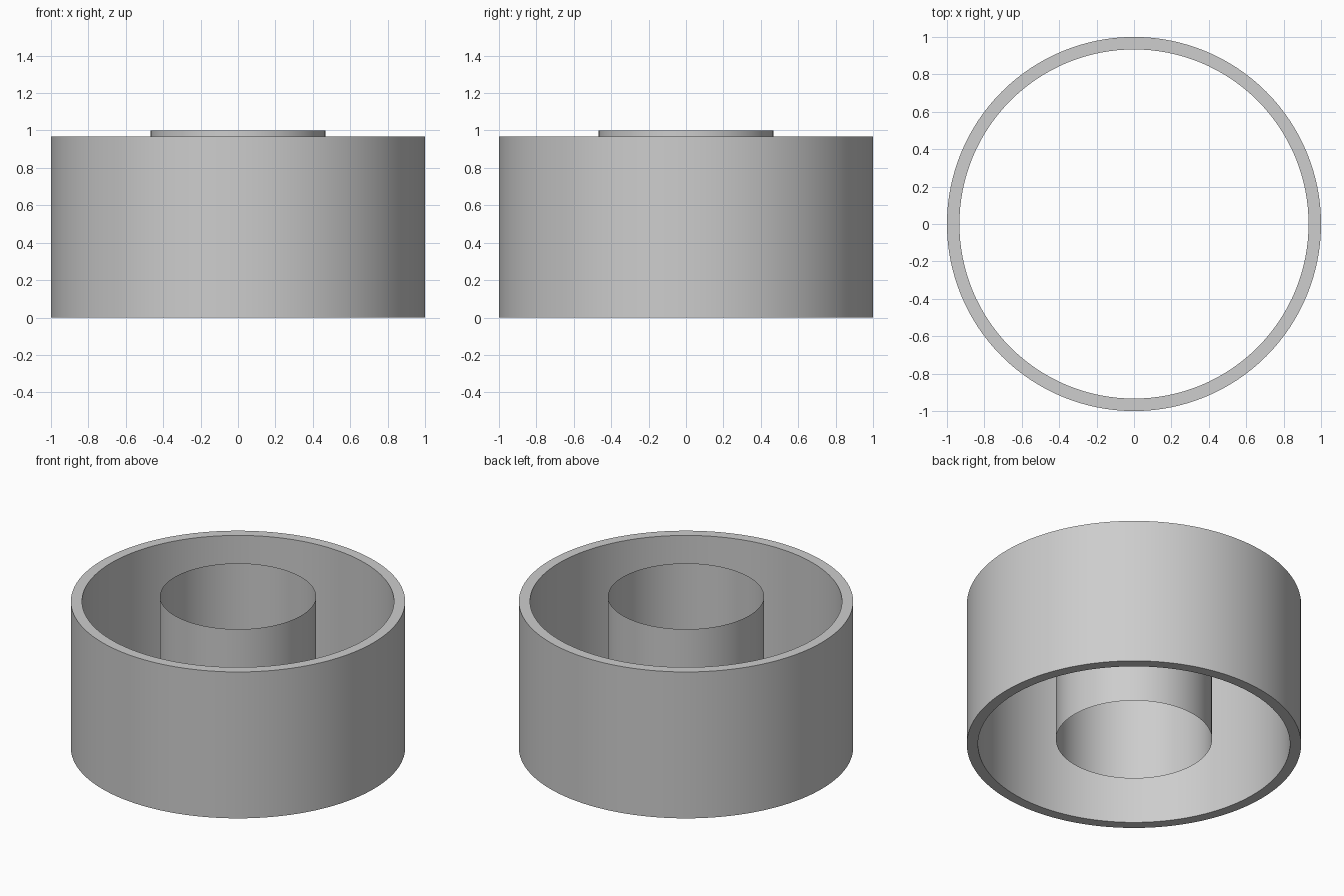
import bpy
import bmesh
import math

if "Cube" in bpy.data.objects:
    bpy.data.objects.remove(bpy.data.objects["Cube"], do_unlink=True)

SEGMENTS = 128
UNIT = 1 / 15  # wall thickness; every size is a multiple of it

grey = bpy.data.materials.new("mid grey")
grey.use_nodes = True
colour = (0.61, 0.61, 0.61, 1.0)
grey.diffuse_color = colour
grey.node_tree.nodes["Principled BSDF"].inputs["Base Color"].default_value = colour


def lathe(name, profile, closed):
    """Revolve an (r, z) profile, given in units, about the z axis."""
    bm = bmesh.new()
    verts = [bm.verts.new((r * UNIT, 0, z * UNIT)) for r, z in profile]
    pairs = list(zip(verts, verts[1:]))
    if closed:
        pairs.append((verts[-1], verts[0]))
    edges = [bm.edges.new(p) for p in pairs]
    bmesh.ops.spin(bm, geom=verts + edges, cent=(0, 0, 0), axis=(0, 0, 1),
                   angle=math.tau, steps=SEGMENTS, use_merge=True)
    bmesh.ops.remove_doubles(bm, verts=bm.verts, dist=0.0001)
    bmesh.ops.recalc_face_normals(bm, faces=bm.faces)
    mesh = bpy.data.meshes.new(name)
    bm.to_mesh(mesh)
    bm.free()
    mesh.materials.append(grey)
    obj = bpy.data.objects.new(name, mesh)
    bpy.context.collection.objects.link(obj)
    bpy.ops.object.select_all(action="DESELECT")
    obj.select_set(True)
    bpy.context.view_layer.objects.active = obj
    bpy.ops.object.shade_smooth_by_angle(angle=math.radians(30))


# Thick outer ring with flat rims
lathe("outer_ring", [(14, 0), (15, 0), (15, 14.5), (14, 14.5)], True)

# Thin open sleeve in the middle, set half a unit higher
lathe("inner_sleeve", [(7, 0.5), (7, 15)], False)
